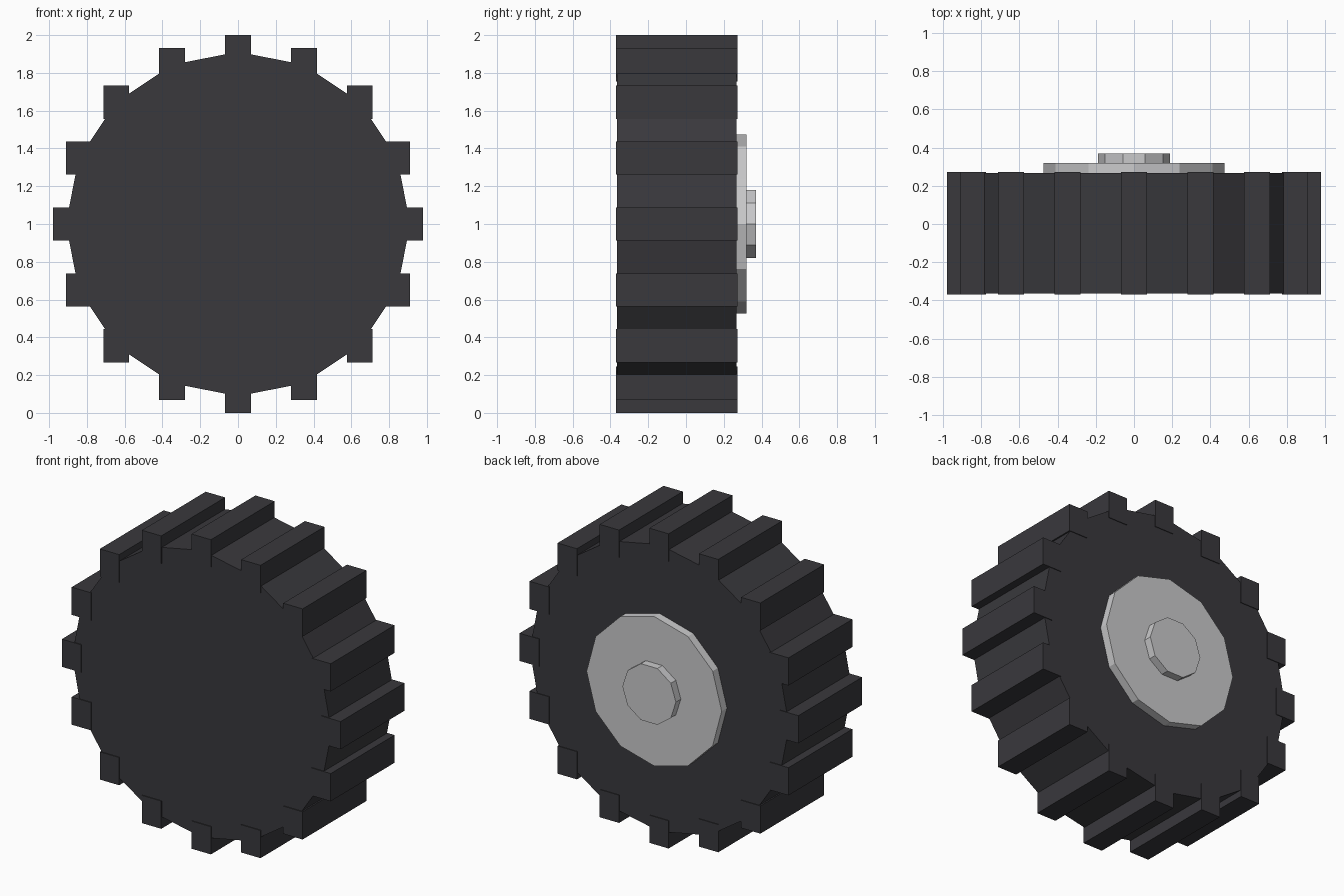
import bpy
import math

cube = bpy.data.objects.get("Cube")
if cube:
    bpy.data.objects.remove(cube, do_unlink=True)


def material(name, color):
    mat = bpy.data.materials.new(name)
    mat.use_nodes = True
    mat.diffuse_color = color
    bsdf = mat.node_tree.nodes["Principled BSDF"]
    bsdf.inputs["Base Color"].default_value = color
    bsdf.inputs["Roughness"].default_value = 0.8
    return mat


RUBBER = material("dark rubber", (0.041, 0.040, 0.046, 1))
METAL = material("light grey metal", (0.59, 0.59, 0.60, 1))
CENTRE_Z = 1.0


def disc(name, sides, radius, y0, y1, mat):
    """Faceted disc along y, with a corner pointing to +x."""
    bpy.ops.mesh.primitive_cylinder_add(
        vertices=sides, radius=radius, depth=y1 - y0,
        location=(0, (y0 + y1) / 2, CENTRE_Z), rotation=(math.pi / 2, 0, 0))
    obj = bpy.context.object
    obj.name = name
    # primitive starts at local +y; turn it so a corner lies on the x axis
    for v in obj.data.vertices:
        v.co.x, v.co.y = v.co.y, -v.co.x
    obj.data.materials.append(mat)
    return obj


# Tyre body
TREADS = 16
RADIUS = 0.912
disc("tyre_body", TREADS, RADIUS, -0.364, 0.267, RUBBER)

# Tread blocks: upright boxes centred on the corners of the tyre
for i in range(TREADS):
    a = math.tau * i / TREADS
    bpy.ops.mesh.primitive_cube_add(
        size=1, location=(RADIUS * math.cos(a), -0.049,
                          CENTRE_Z + RADIUS * math.sin(a)))
    block = bpy.context.object
    block.name = f"tread_block_{i + 1}"
    block.scale = (0.136, 0.641, 0.176)
    block.data.materials.append(RUBBER)

# Hub plate and raised axle cap on the back
disc("hub_plate", 12, 0.475, 0.22, 0.32, METAL)
disc("axle_cap", 10, 0.188, 0.29, 0.37, METAL)
